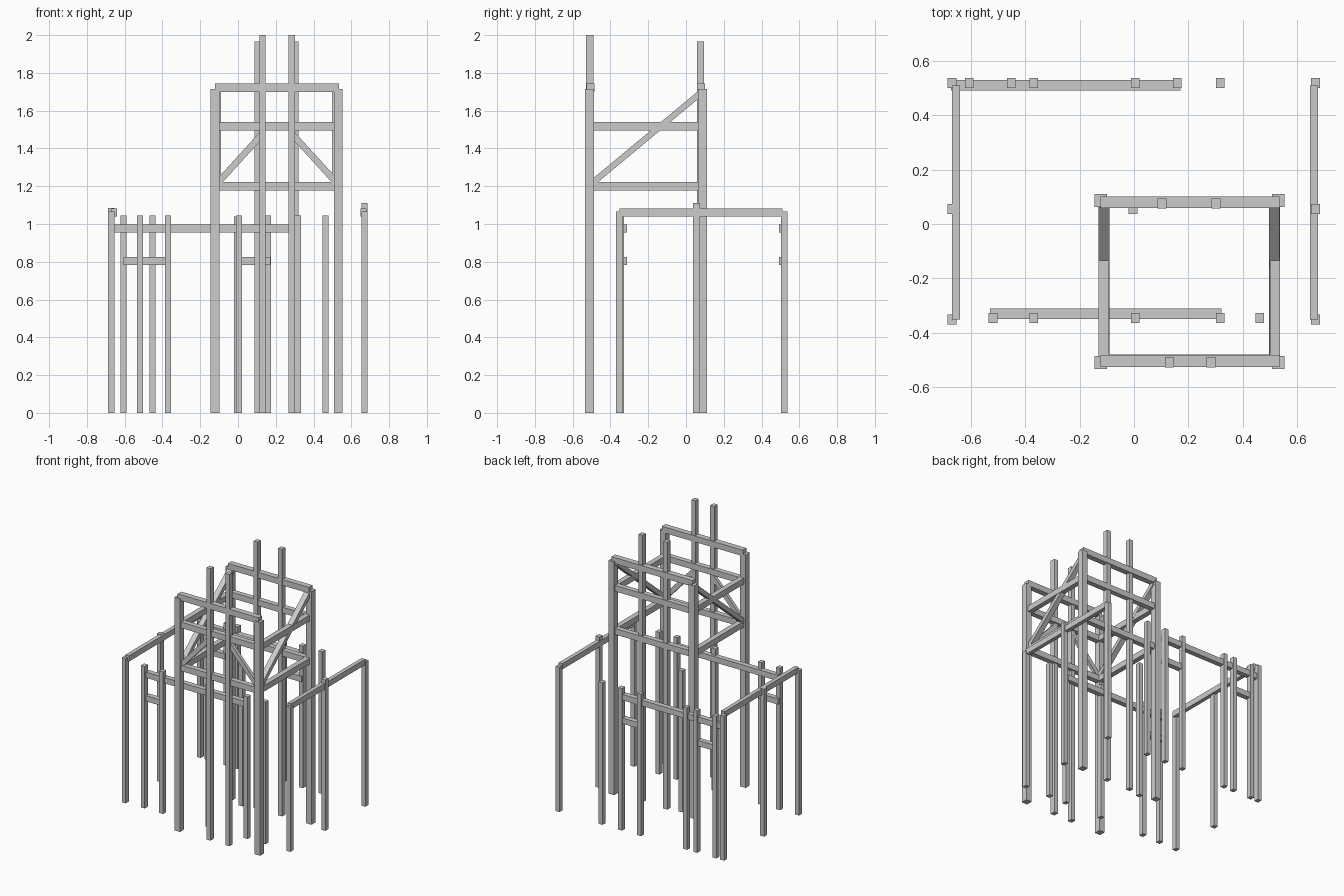
import bpy
from mathutils import Vector

if "Cube" in bpy.data.objects:
    bpy.data.objects.remove(bpy.data.objects["Cube"])


def box(name, x0, x1, y0, y1, z0, z1):
    bpy.ops.mesh.primitive_cube_add(size=1, location=((x0 + x1) / 2, (y0 + y1) / 2, (z0 + z1) / 2))
    ob = bpy.context.object
    ob.name = name
    ob.scale = (x1 - x0, y1 - y0, z1 - z0)
    return ob


def post(name, x, y, h, wx=0.032, wy=0.036):
    return box(name, x - wx / 2, x + wx / 2, y - wy / 2, y + wy / 2, 0, h)


def rail_x(name, x0, x1, y, z, d=0.038, h=0.042):
    return box(name, x0, x1, y - d / 2, y + d / 2, z - h / 2, z + h / 2)


def rail_y(name, x, y0, y1, z, w=0.03, h=0.042):
    return box(name, x - w / 2, x + w / 2, y0, y1, z - h / 2, z + h / 2)


def strut(name, a, b, w, d):
    """Slanted bar from a to b; w and d are its cross-section."""
    a, b = Vector(a), Vector(b)
    bpy.ops.mesh.primitive_cube_add(size=1, location=(a + b) / 2)
    ob = bpy.context.object
    ob.name = name
    ob.scale = (w, d, (b - a).length)
    ob.rotation_euler = (b - a).to_track_quat('Z', 'Y').to_euler()
    return ob


# Tower corner posts
XL, XR, YF, YB = -0.122, 0.531, -0.51, 0.087
for x in (XL, XR):
    for y in (YF, YB):
        post("tower_post", x, y, 1.715, 0.046, 0.048)

# Tower top beams and the two rings of side beams
for y in (-0.506, 0.08):
    rail_x("tower_top_beam", -0.123, 0.536, y, 1.722, 0.042, 0.044)
    for z in (1.517, 1.2):
        rail_x("tower_cross_beam", XL, XR, y + (0.006 if y < 0 else 0), z, 0.038, 0.044)
for x in (-0.111, 0.52):
    for z in (1.517, 1.2):
        rail_y("tower_side_beam", x, YF, YB, z, 0.038, 0.044)

# Side diagonals, rising to the back
for x in (-0.111, 0.517):
    y0, z0, y1, z1 = -0.505, 1.21, 0.085, 1.70
    strut("side_diagonal", (x, y0, z0), (x, y1, z1), 0.04, 0.032)

# Front braces
for x0, x1 in ((-0.105, 0.13), (0.52, 0.285)):
    strut("front_brace", (x0, -0.502, 1.22), (x1, -0.502, 1.478), 0.024, 0.034) \
        .rotation_mode = 'XYZ'

# Tall uprights
for x in (0.13, 0.284):
    post("front_upright", x, -0.51, 2.0, 0.033, 0.038)
for x in (0.103, 0.303):
    post("back_upright", x, 0.076, 1.965, 0.033, 0.036)

# Fence posts in the front and back rows
for x in (-0.52, -0.37, 0.005, 0.318, 0.463):
    post("front_fence_post", x, -0.347, 1.045)
for x in (-0.607, -0.452, -0.37, 0.005, 0.16, 0.318):
    post("back_fence_post", x, 0.52, 1.045)
post("inner_post", -0.004, 0.054, 1.04)

# Long and short fence rails
rail_x("front_rail", -0.53, 0.322, -0.331, 0.977)
rail_x("back_rail", -0.675, 0.172, 0.511, 0.977)
rail_x("front_low_rail", -0.53, -0.37, -0.331, 0.804)
for x0, x1 in ((-0.607, -0.45), (0.005, 0.172)):
    rail_x("back_low_rail", x0, x1, 0.511, 0.804)

# Side fences
for x, rx, mid in ((-0.671, -0.656, 1.085), (0.669, 0.664, 1.11)):
    post("side_corner_post", x, -0.352, 1.065)
    post("side_corner_post", x, 0.52, 1.065)
    post("side_middle_post", x, 0.055, mid)
    rail_y("side_rail", rx, -0.352, 0.51, 1.061)
